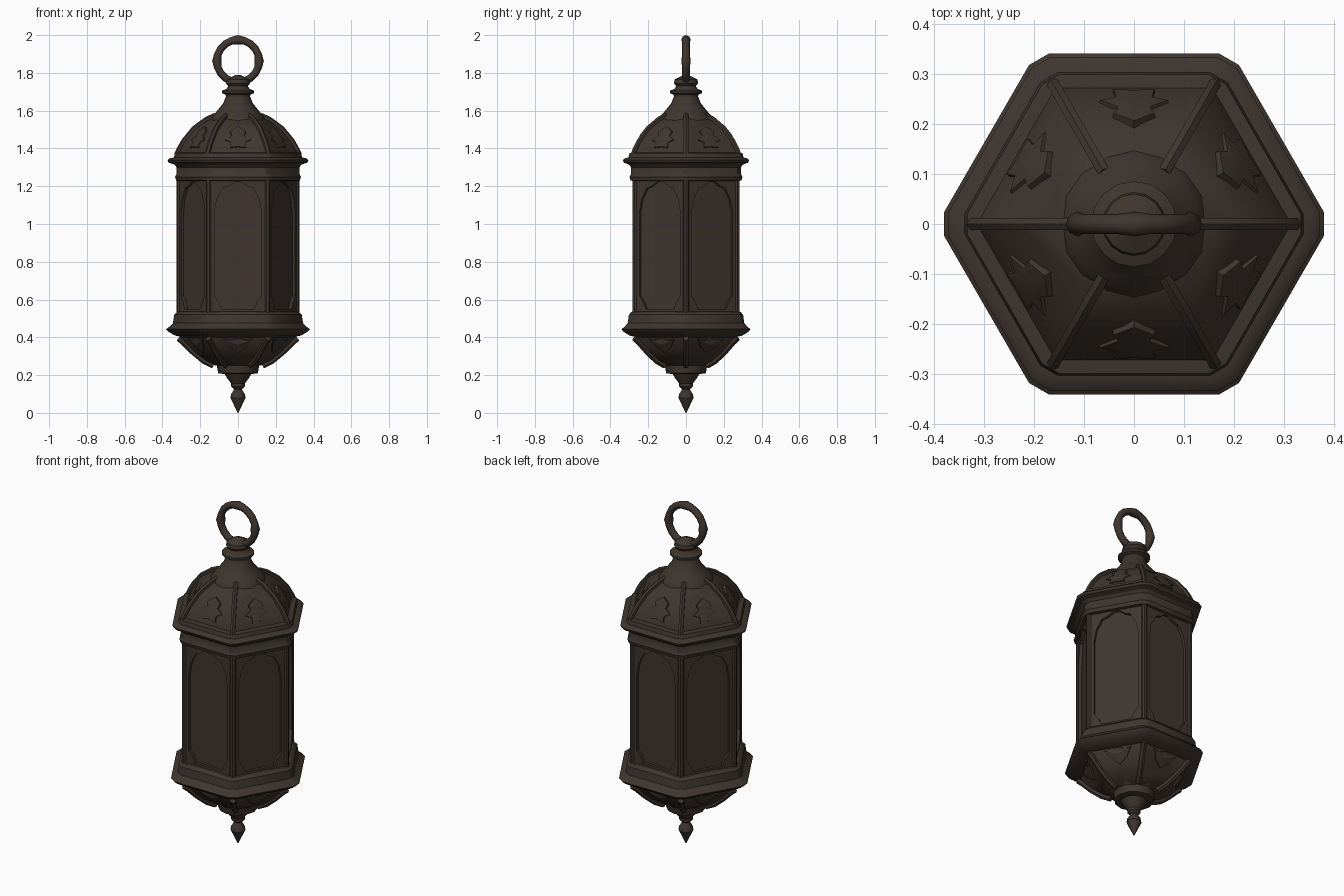
import bpy, bmesh, math
from mathutils import Vector, Matrix

cube = bpy.data.objects.get("Cube")
if cube:
    bpy.data.objects.remove(cube, do_unlink=True)

bronze = bpy.data.materials.new("dark bronze")
bronze.use_nodes = True
colour = (0.05, 0.036, 0.028, 1)
bronze.diffuse_color = colour
shader = bronze.node_tree.nodes["Principled BSDF"]
shader.inputs["Base Color"].default_value = colour
shader.inputs["Roughness"].default_value = 0.8

CORNERS = [math.radians(60 * k) for k in range(6)]
SIDES = [c + math.radians(30) for c in CORNERS]
FLAT = math.cos(math.radians(30))


def at(angle, out, side, z):
    """Point from outward distance, sideways distance and height."""
    return Matrix.Rotation(angle, 3, "Z") @ Vector((out, side, z))


def finish(name, bm, smooth=30):
    bmesh.ops.remove_doubles(bm, verts=bm.verts, dist=0.0001)
    bmesh.ops.recalc_face_normals(bm, faces=bm.faces)
    mesh = bpy.data.meshes.new(name)
    bm.to_mesh(mesh)
    bm.free()
    mesh.materials.append(bronze)
    obj = bpy.data.objects.new(name, mesh)
    bpy.context.collection.objects.link(obj)
    bpy.ops.object.select_all(action="DESELECT")
    obj.select_set(True)
    bpy.context.view_layer.objects.active = obj
    bpy.ops.object.shade_smooth_by_angle(angle=math.radians(smooth))
    return obj


def loft(name, profile, angles, smooth=30):
    """Stack rings of (radius, height) and close both ends."""
    bm = bmesh.new()
    rings = [[bm.verts.new(at(a, r, 0, z)) for a in angles] for r, z in profile]
    n = len(angles)
    for low, high in zip(rings, rings[1:]):
        for i in range(n):
            j = (i + 1) % n
            bm.faces.new((low[i], low[j], high[j], high[i]))
    bm.faces.new(rings[0])
    bm.faces.new(rings[-1])
    return finish(name, bm, smooth)


def round_angles(n):
    return [math.tau * i / n for i in range(n)]


BEVELLED = [c + d for c in CORNERS for d in (-0.06, 0.06)]


def bars(name, path, radius, angles, sides=6):
    """Tubes along an (out, height) path, repeated around the axis."""
    bm = bmesh.new()
    for a in angles:
        rings = []
        for i, (r, z) in enumerate(path):
            p, q = path[max(i - 1, 0)], path[min(i + 1, len(path) - 1)]
            d = Vector((q[0] - p[0], q[1] - p[1])).normalized()
            ring = []
            for t in round_angles(sides):
                c, s = radius * math.cos(t), radius * math.sin(t)
                ring.append(bm.verts.new(at(a, r + c * d.y, s, z - c * d.x)))
            rings.append(ring)
        for low, high in zip(rings, rings[1:]):
            for i in range(sides):
                j = (i + 1) % sides
                bm.faces.new((low[i], low[j], high[j], high[i]))
        bm.faces.new(rings[0])
        bm.faces.new(rings[-1])
    return finish(name, bm)


def leaves(name, low, high, outline, height, angles):
    """Raised lobed leaves lying on the slope from low to high."""
    bm = bmesh.new()
    low, high = Vector(low), Vector(high)
    up = high - low
    normal = Vector((up.y, -up.x)).normalized()
    edge = outline + [(-s, t) for s, t in reversed(outline) if s]
    for a in angles:
        def place(s, t, lift):
            p = low + up * t + normal * lift
            return bm.verts.new(at(a, p.x, s, p.y))
        base = [place(s, t, -0.01) for s, t in edge]
        rim = [place(s * 0.9, t, height * 0.5) for s, t in edge]
        peak = place(0, 0.5, height)
        for i in range(len(edge)):
            j = (i + 1) % len(edge)
            bm.faces.new((base[i], base[j], rim[j], rim[i]))
            bm.faces.new((rim[i], rim[j], peak))
    return finish(name, bm)


# Lower finial and collar
loft("bottom_finial", [(0.002, 0), (0.04, 0.08), (0.036, 0.1), (0.02, 0.125),
     (0.036, 0.14), (0.036, 0.155), (0.055, 0.18), (0.07, 0.205),
     (0.105, 0.21), (0.112, 0.25), (0.14, 0.27)], round_angles(12))

# Bowl with corner ribs and leaves
loft("bowl", [(0.12, 0.25), (0.175, 0.275), (0.235, 0.32), (0.285, 0.37),
     (0.305, 0.41)], CORNERS)
bars("bowl_ribs", [(0.13, 0.25), (0.18, 0.275), (0.24, 0.325), (0.29, 0.375),
     (0.315, 0.395)], 0.016, CORNERS)
leaves("bowl_leaves", (0.255 * FLAT, 0.34), (0.3 * FLAT, 0.4),
       [(0, -0.3), (0.05, 0.2), (0.085, 0.9), (0.04, 0.8), (0, 1)], 0.018, SIDES)

# Lower rim
loft("lower_rim", [(0.29, 0.4), (0.335, 0.41), (0.37, 0.43), (0.382, 0.443),
     (0.365, 0.455), (0.345, 0.475), (0.338, 0.52), (0.322, 0.535),
     (0.29, 0.54)], BEVELLED)

# Body core, corner posts and arched frames
loft("window_panels", [(0.3, 0.5), (0.3, 1.26)], CORNERS)
bars("corner_posts", [(0.31, 0.52), (0.31, 1.25)], 0.016, CORNERS, 8)

opening = [(0, 0.55), (0.085, 0.55), (0.1, 0.585), (0.125, 0.62), (0.125, 1.06),
           (0.112, 1.13), (0.08, 1.19), (0.05, 1.2), (0, 1.235)]
border = [(0, 0.51), (0.085, 0.51), (0.16, 0.51), (0.16, 0.62), (0.16, 1.06),
          (0.16, 1.13), (0.16, 1.25), (0.05, 1.25), (0, 1.25)]
bm = bmesh.new()
for a in SIDES:
    for m in (-1, 1):
        rows = [[bm.verts.new(at(a, out, m * s, z)) for s, z in line]
                for out, line in ((0.255, opening), (0.277, opening), (0.277, border))]
        for r0, r1 in zip(rows, rows[1:]):
            for i in range(len(opening) - 1):
                bm.faces.new((r0[i], r0[i + 1], r1[i + 1], r1[i]))
finish("arched_frames", bm)

# Upper band and rim
loft("upper_band", [(0.29, 1.225), (0.328, 1.23), (0.334, 1.25), (0.325, 1.265),
     (0.325, 1.3), (0.338, 1.315), (0.368, 1.325), (0.374, 1.338),
     (0.362, 1.348), (0.34, 1.352), (0.335, 1.375), (0.3, 1.38)], BEVELLED)

# Dome with ribs and leaf ornaments
loft("dome", [(0.32, 1.36), (0.312, 1.39), (0.288, 1.435), (0.235, 1.5),
     (0.165, 1.55), (0.12, 1.57)], CORNERS)
bars("dome_ribs", [(0.325, 1.365), (0.312, 1.395), (0.286, 1.44), (0.233, 1.505),
     (0.165, 1.555), (0.12, 1.575)], 0.014, CORNERS)
leaves("dome_leaves", (0.295 * FLAT, 1.415), (0.236 * FLAT, 1.505),
       [(0, -0.1), (0.045, -0.15), (0.04, 0.15), (0.075, 0.3), (0.035, 0.55),
        (0.045, 0.8), (0, 1.1)], 0.018, SIDES)

# Neck and top knob
loft("neck", [(0.15, 1.54), (0.142, 1.56), (0.132, 1.575), (0.11, 1.6),
     (0.078, 1.64), (0.064, 1.675), (0.066, 1.685), (0.086, 1.693),
     (0.086, 1.705), (0.062, 1.715), (0.052, 1.73), (0.064, 1.745),
     (0.06, 1.765), (0.03, 1.78), (0.012, 1.79)], round_angles(16))

# Hanging ring with faint knots
bm = bmesh.new()
rings = []
for i, t in enumerate(round_angles(20)):
    thick = 0.025 if i % 5 == 0 else 0.02
    rings.append([bm.verts.new((
        (0.112 + thick * math.cos(u)) * math.cos(t), thick * math.sin(u),
        1.863 + (0.112 + thick * math.cos(u)) * math.sin(t)))
        for u in round_angles(8)])
for i, ring in enumerate(rings):
    after = rings[(i + 1) % len(rings)]
    for k in range(8):
        n = (k + 1) % 8
        bm.faces.new((ring[k], ring[n], after[n], after[k]))
finish("hanging_ring", bm, 50)
